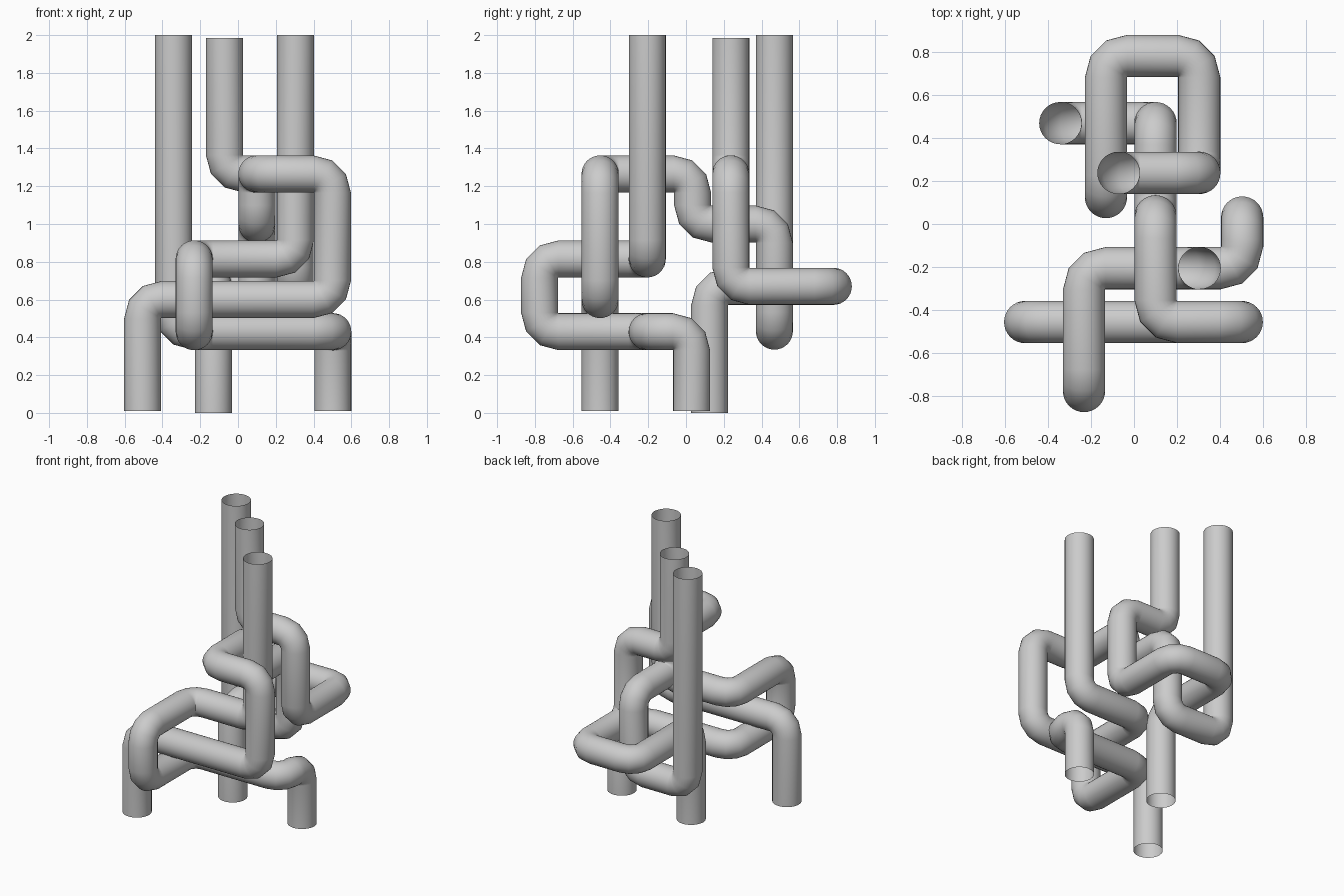
import bpy, bmesh, math
from mathutils import Vector

RADIUS = 0.098   # tube radius
BEND = 0.1       # centreline radius of every elbow
STEPS = 3        # segments per elbow
SIDES = 32

cube = bpy.data.objects.get("Cube")
if cube:
    bpy.data.objects.remove(cube, do_unlink=True)

grey = bpy.data.materials.new("pipe grey")
grey.use_nodes = True
grey.diffuse_color = (0.6, 0.6, 0.6, 1)
grey.node_tree.nodes["Principled BSDF"].inputs["Base Color"].default_value = (0.6, 0.6, 0.6, 1)


def route(start, moves):
    """Corner points from a start point and (axis, target) moves."""
    points = [Vector(start)]
    for axis, target in moves:
        p = points[-1].copy()
        p["xyz".index(axis)] = target
        points.append(p)
    return points


def pipe(name, start, moves):
    """Open-ended tube along the route, with rounded elbows."""
    pts = route(start, moves)
    dirs = [(b - a).normalized() for a, b in zip(pts, pts[1:])]
    u, v = Vector((1, 0, 0)), Vector((0, 1, 0))
    rings = [(pts[0], u, v)]
    for corner, d0, d1 in zip(pts[1:], dirs, dirs[1:]):
        centre = corner + (d1 - d0) * BEND
        axis = d0.cross(d1)
        u0, v0 = u, v
        for i in range(STEPS + 1):
            a = math.pi / 2 * i / STEPS
            pos = centre + (d0 * math.sin(a) - d1 * math.cos(a)) * BEND
            # turn the cross-section frame with the elbow
            turn = lambda w: (w * math.cos(a) + axis.cross(w) * math.sin(a)
                              + axis * axis.dot(w) * (1 - math.cos(a)))
            u, v = turn(u0), turn(v0)
            rings.append((pos, u, v))
    rings.append((pts[-1], u, v))

    bm = bmesh.new()
    loops = []
    for pos, ru, rv in rings:
        angles = [2 * math.pi * k / SIDES for k in range(SIDES)]
        loops.append([bm.verts.new(pos + (ru * math.cos(t) + rv * math.sin(t)) * RADIUS)
                      for t in angles])
    for a, b in zip(loops, loops[1:]):
        for k in range(SIDES):
            n = (k + 1) % SIDES
            bm.faces.new((a[k], a[n], b[n], b[k])).smooth = True
    bmesh.ops.recalc_face_normals(bm, faces=bm.faces)
    # an open tube: make sure the normals point away from its axis
    face = bm.faces[0] if not bm.faces.ensure_lookup_table() else None
    if face.normal.dot(face.calc_center_median() - pts[0].lerp(pts[1], 0.5)) < 0:
        bmesh.ops.reverse_faces(bm, faces=bm.faces)
    mesh = bpy.data.meshes.new(name)
    bm.to_mesh(mesh)
    bm.free()
    mesh.materials.append(grey)
    obj = bpy.data.objects.new(name, mesh)
    bpy.context.collection.objects.link(obj)


# Pipe entering at the back, ending at the front right
pipe("back_pipe", (-0.342, 0.468, 2.0), [
    ("z", 0.433), ("x", 0.1), ("z", 1.0), ("y", 0.035), ("z", 1.265),
    ("y", -0.455), ("x", 0.5), ("z", 0.6), ("x", -0.505), ("z", 0.01)])

# Pipe entering in the middle, looping out at the rear
pipe("middle_pipe", (-0.072, 0.237, 1.985), [
    ("z", 1.265), ("x", 0.303), ("z", 0.67), ("y", 0.78),
    ("x", -0.13), ("y", 0.125), ("z", 0.0)])

# Pipe entering at the front, looping out ahead, ending at the left
pipe("front_pipe", (0.305, -0.205, 2.0), [
    ("z", 0.815), ("x", -0.232), ("y", -0.775), ("z", 0.43),
    ("y", -0.205), ("x", 0.502), ("y", 0.03), ("z", 0.01)])
